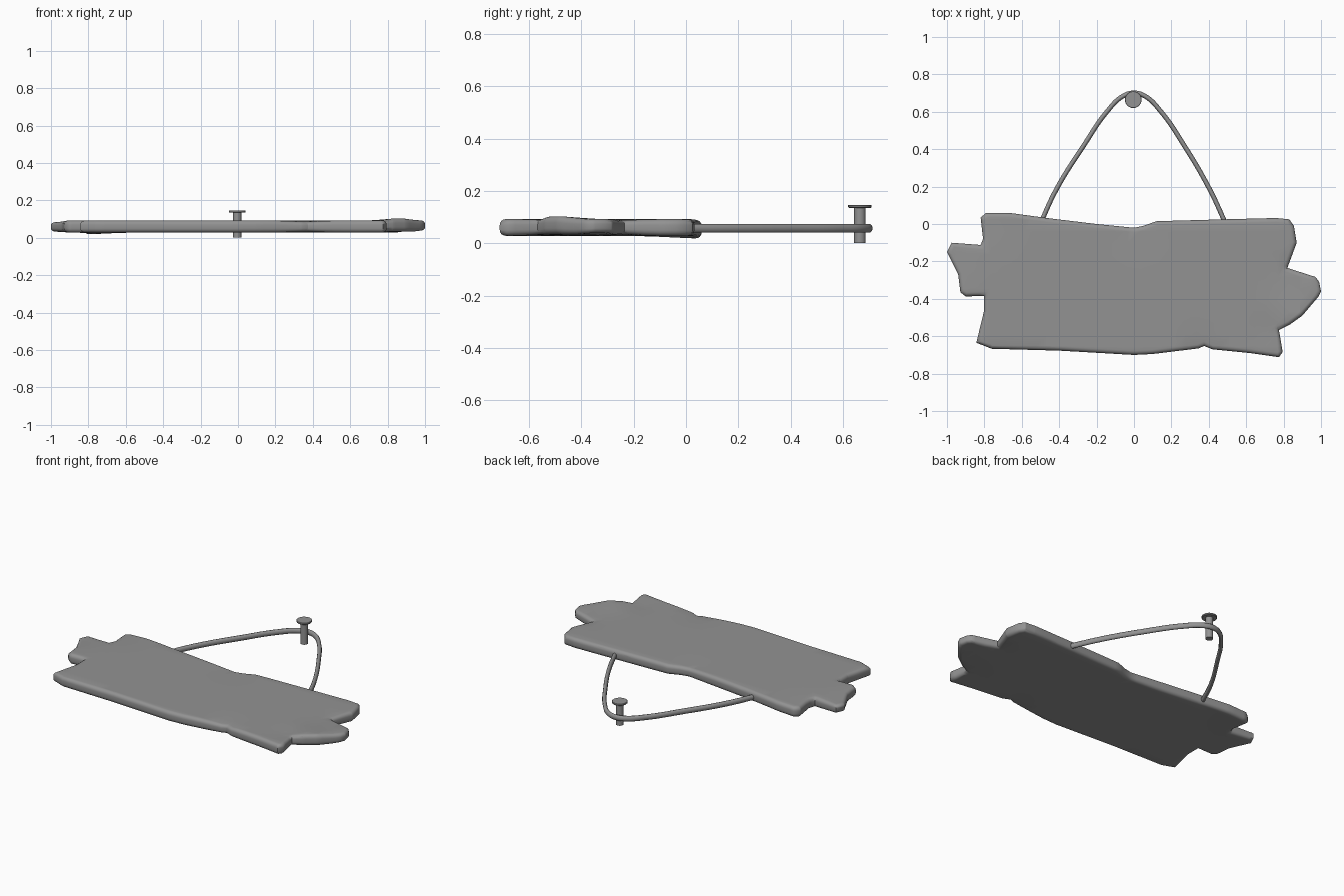
import bpy, bmesh, math
from mathutils import Vector

if "Cube" in bpy.data.objects:
    bpy.data.objects.remove(bpy.data.objects["Cube"])

grey = bpy.data.materials.new("dark_grey")
grey.diffuse_color = (.29, .29, .29, 1)
grey.use_nodes = True
grey.node_tree.nodes["Principled BSDF"].inputs["Base Color"].default_value = grey.diffuse_color


def finish(name, bm, angle=40):
    bmesh.ops.recalc_face_normals(bm, faces=bm.faces)
    me = bpy.data.meshes.new(name)
    bm.to_mesh(me)
    bm.free()
    me.materials.append(grey)
    ob = bpy.data.objects.new(name, me)
    bpy.context.collection.objects.link(ob)
    bpy.ops.object.select_all(action='DESELECT')
    ob.select_set(True)
    bpy.context.view_layer.objects.active = ob
    bpy.ops.object.shade_smooth_by_angle(angle=math.radians(angle))
    return ob


# Ragged plank outline, clockwise from the back-left corner
outline = [
    (-.82, .035), (-.79, .06), (-.67, .06), (-.45, .03), (-.2, 0), (0, -.02),
    (.05, -.01), (.12, .015), (.48, .025), (.76, .032), (.83, .025), (.855, -.01),
    (.87, -.10), (.82, -.235), (.97, -.283), (.99, -.31), (1, -.36), (.985, -.39),
    (.9, -.49), (.83, -.54), (.775, -.567), (.795, -.685), (.775, -.712), (.62, -.69),
    (.42, -.67), (.375, -.652), (.345, -.665), (.1, -.695), (0, -.70), (-.4, -.677),
    (-.76, -.667), (-.843, -.635), (-.803, -.47), (-.803, -.385), (-.9, -.387),
    (-.928, -.365), (-.94, -.27), (-1, -.15), (-.975, -.10), (-.82, -.112), (-.807, -.08)]

# Local rises and dips of the wood: x, y, radius, top shift, bottom shift
dents = [(.86, -.50, .11, .012, .006), (.97, -.33, .08, 0, .012),
         (-.83, .06, .16, -.008, -.010), (-.97, -.16, .09, -.008, .006),
         (.36, -.66, .10, -.006, .004), (.72, -.56, .06, -.008, .004),
         (.82, -.24, .07, -.004, .006), (0, -.02, .12, -.004, .003)]

bm = bmesh.new()
base = bm.faces.new([bm.verts.new((x, y, .028)) for x, y in outline])
ext = bmesh.ops.extrude_face_region(bm, geom=[base], use_keep_orig=True)
for v in ext['geom']:
    if isinstance(v, bmesh.types.BMVert):
        v.co.z = .092
bmesh.ops.recalc_face_normals(bm, faces=bm.faces)
rims = [e for e in bm.edges if abs(e.verts[0].co.z - e.verts[1].co.z) < .001]
bmesh.ops.bevel(bm, geom=rims, offset=.022, offset_type='OFFSET', segments=4,
                profile=.5, affect='EDGES', clamp_overlap=False)
# Slice the plank into a grid so its faces can undulate
for axis, lo, n in ((0, -.951, 32), (1, -.653, 12)):
    for i in range(n):
        co, no = Vector((0, 0, 0)), Vector((0, 0, 0))
        co[axis], no[axis] = lo + i * .0613, 1
        bmesh.ops.bisect_plane(bm, geom=bm.verts[:] + bm.edges[:] + bm.faces[:],
                               dist=1e-5, plane_co=co, plane_no=no)
for v in bm.verts:
    t = min(1, max(0, (v.co.z - .028) / .064))
    for x, y, r, top, bottom in dents:
        w = math.exp(-((v.co.x - x) ** 2 + (v.co.y - y) ** 2) / (r * r))
        v.co.z += w * (top * t + bottom * (1 - t))
finish("plank", bm, 60)

# Cord looped over the nail, slightly taller than wide in section
half = [(.50, -.02), (.405, .185), (.265, .425), (.145, .60), (.06, .683)]
path = [(-x - .01 * (y < .2), y) for x, y in half] + [(0, .701)] + list(reversed(half))
cu = bpy.data.curves.new("cord", 'CURVE')
cu.dimensions = '3D'
cu.bevel_depth = .0125
cu.bevel_resolution = 3
cu.use_fill_caps = True
cu.materials.append(grey)
sp = cu.splines.new('BEZIER')
sp.resolution_u = 8
sp.bezier_points.add(len(path) - 1)
for p, (x, y) in zip(sp.bezier_points, path):
    p.co = (x, y, 0)
    p.handle_left_type = p.handle_right_type = 'AUTO'
cord = bpy.data.objects.new("cord", cu)
cord.location.z = .057
cord.scale.z = 1.35
bpy.context.collection.objects.link(cord)

# Nail: lathed shaft and flat head
bm = bmesh.new()
rings, n = [], 24
for r, z in [(.022, 0), (.022, .135), (.042, .135), (.045, .138), (.045, .145), (.043, .147)]:
    rings.append([bm.verts.new((-.004 + r * math.cos(2 * math.pi * i / n),
                                .665 + r * math.sin(2 * math.pi * i / n), z)) for i in range(n)])
for a, b in zip(rings, rings[1:]):
    for i in range(n):
        j = (i + 1) % n
        bm.faces.new((a[i], a[j], b[j], b[i]))
bm.faces.new(rings[0])
bm.faces.new(rings[-1])
finish("nail", bm)
